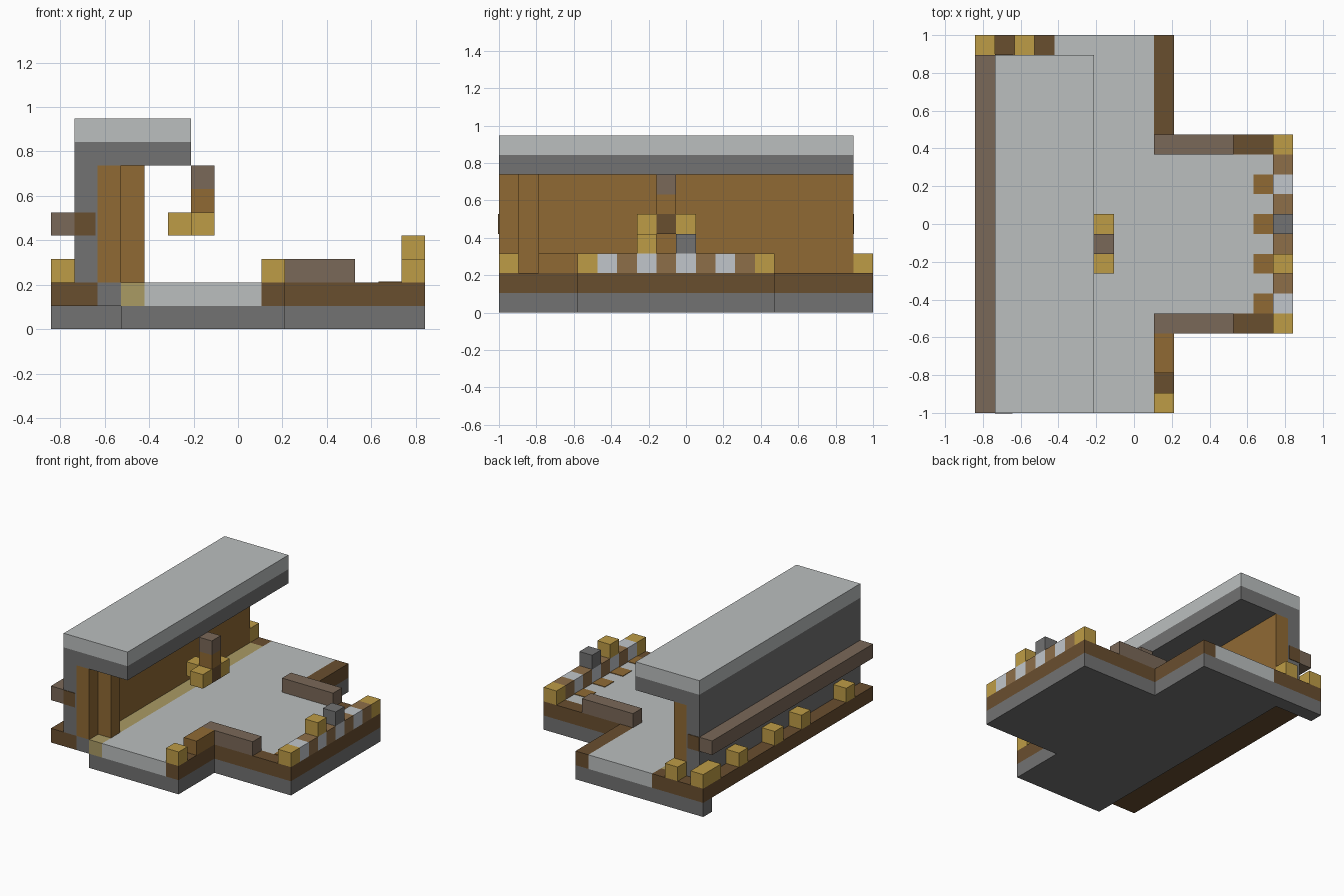
import bpy

U = 2 / 19            # side of one building block
THIN = 0.04           # plate thickness, in blocks

cube = bpy.data.objects.get("Cube")
if cube:
    bpy.data.objects.remove(cube, do_unlink=True)


def material(name, rgb):
    linear = [(c / 255 / 12.92) if c < 11 else ((c / 255 + 0.055) / 1.055) ** 2.4 for c in rgb]
    m = bpy.data.materials.new(name)
    m.use_nodes = True
    m.diffuse_color = (*linear, 1)
    m.node_tree.nodes["Principled BSDF"].inputs["Base Color"].default_value = (*linear, 1)
    return m


STONE = material("dark stone", (114, 114, 114))
PALE = material("pale stone", (187, 191, 191))
DARK = material("dark wood", (105, 78, 47))
WOOD = material("warm wood", (144, 106, 52))
WEATHERED = material("weathered wood", (122, 104, 88))
TAN = material("tan wood", (141, 110, 73))
GOLD = material("gold", (190, 156, 70))
KHAKI = material("khaki trim", (170, 155, 100))
WHITE = material("white stone", (193, 198, 203))


def box(name, mat, x, y, z):
    """Box spanning block coordinates; a single number means one block."""
    spans = [s if isinstance(s, tuple) else (s, s + 1) for s in (x, y, z)]
    shift = (8, 9.5, 0)
    size = [(b - a) * U for a, b in spans]
    mid = [((a + b) / 2 - o) * U for (a, b), o in zip(spans, shift)]
    bpy.ops.mesh.primitive_cube_add(size=1, location=mid)
    ob = bpy.context.object
    ob.name = name
    for v in ob.data.vertices:
        v.co = [c * s for c, s in zip(v.co, size)]
    ob.data.materials.append(mat)
    return ob


# Foundation
box("foundation_main", STONE, (3, 10), (0, 19), 0)
box("foundation_wing", STONE, (10, 16), (4, 14), 0)
box("foundation_corner", STONE, (0, 3), 18, 0)

# Floor and its border beams
box("floor_main", PALE, (4, 9), (0, 19), 1)
box("floor_wing", PALE, (9, 15), (5, 13), 1)
box("floor_trim", KHAKI, 3, (0, 18), 1)
box("corner_beam", DARK, (2, 4), 18, 1)
box("wall_footing", STONE, 2, (0, 18), 1)
box("rear_sill", DARK, (0, 2), (0, 19), 1)
box("side_border_front", DARK, 9, (0, 4), 1)
box("side_border_back", DARK, 9, (14, 19), 1)
for y in (4, 13):
    box("wing_border", DARK, (9, 16), y, 1)
    box("wing_rail", WEATHERED, (9, 13), y, 2)
box("wing_end_border", DARK, 15, (5, 13), 1)

# Wall, lining, pillar and roof
box("outer_wall", STONE, 1, (0, 18), (2, 7))
box("wall_lining", WOOD, 2, (0, 18), (2, 7))
box("pillar", WOOD, 3, 1, (2, 7))
box("roof_underlayer", STONE, (1, 6), (0, 18), 7)
box("roof_top", PALE, (1, 6), (0, 18), 8)

# Rear rail, its end plates and the studs below it
box("rear_rail", WEATHERED, 0, (0, 18), 4)
box("rail_plate_front", DARK, (1, 1.9), (-THIN, 0), 4)
box("rail_plate_back", DARK, (1, 1.9), (18, 18 + THIN), 4)
for y in (2, 7, 10, 14):
    box("rear_stud", GOLD, 0, y, 2)
box("rear_corner_stud", GOLD, 0, (17, 19), 2)
box("back_stud", GOLD, 2, 18, 2)

# Front corner stud and bench
box("front_stud", GOLD, 9, 0, 2)
box("bench", WOOD, 9, (2, 4), 2)

# Parapet at the end of the wing, with inlays in the floor beside it
for y in range(4, 14):
    if y in (4, 13):
        box("parapet_corner", GOLD, 15, y, 2)
    elif y % 2:
        box("parapet_white_block", WHITE, 15, y, 2)
        if y < 13:
            box("floor_inlay", WOOD, 14, y, (2, 2 + THIN))
    else:
        box("parapet_tan_block", TAN, 15, y, 2)
box("parapet_gold_top", GOLD, 15, 7, 3)
box("parapet_stone_top", STONE, 15, 9, 3)

# Hanging lamp
box("lamp_hanger", WEATHERED, 6, 8, 6)
box("lamp_stem", WOOD, 6, 8, 5)
box("lamp_core", DARK, 6, 8, 4)
for x, y in ((6, 7), (6, 9), (5, 8)):
    box("lamp_arm", GOLD, x, y, 4)
